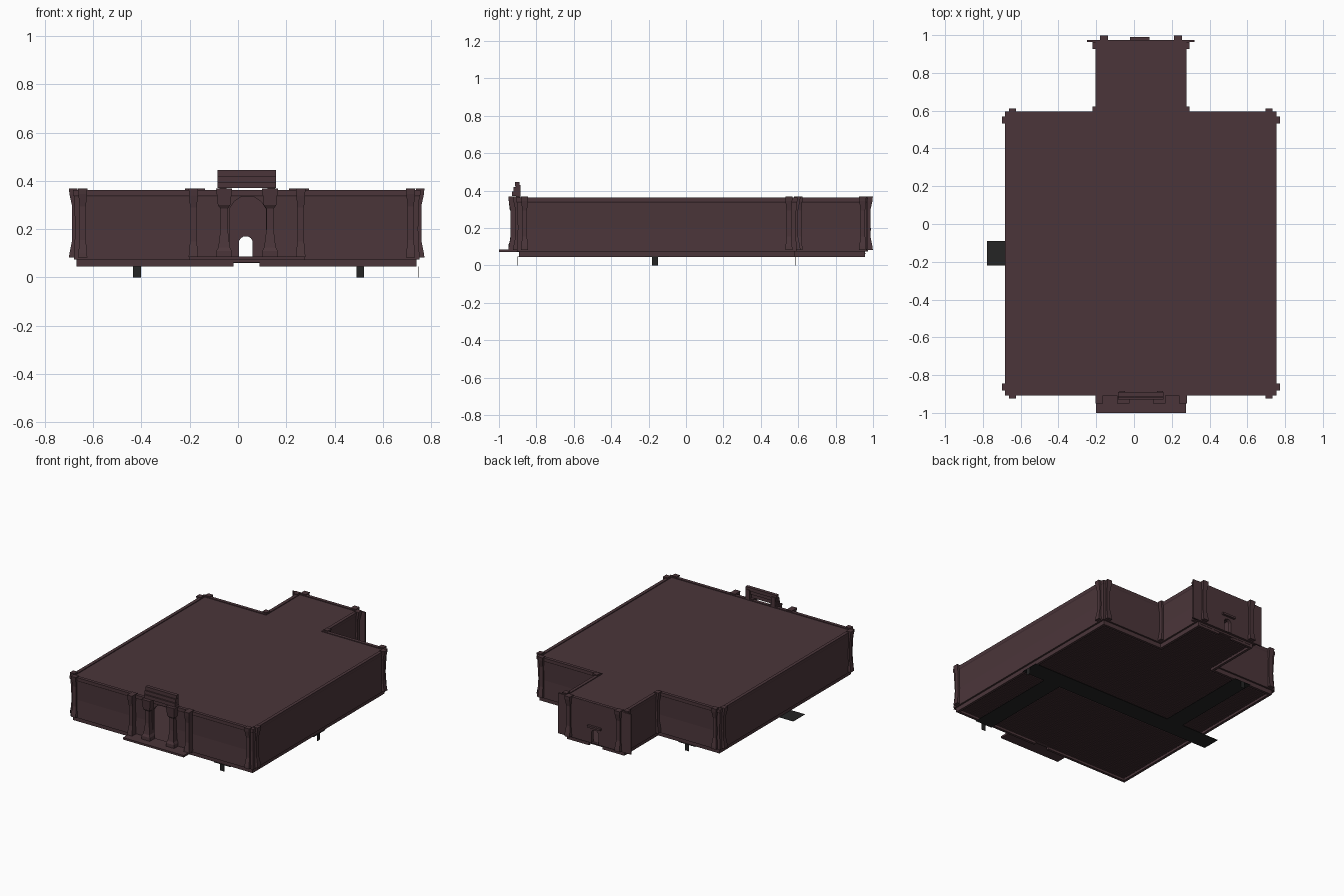
import bpy, bmesh
from mathutils import Vector

if "Cube" in bpy.data.objects:
    bpy.data.objects.remove(bpy.data.objects["Cube"])

def material(name, rgb):
    m = bpy.data.materials.new(name)
    m.diffuse_color = (*rgb, 1)
    m.use_nodes = True
    m.node_tree.nodes["Principled BSDF"].inputs["Base Color"].default_value = m.diffuse_color
    return m

BROWN = material("dark_brown_stone", (0.070, 0.036, 0.042))
BLACK = material("charcoal", (0.018, 0.018, 0.018))

def finish(name, bm, mat=BROWN):
    bmesh.ops.recalc_face_normals(bm, faces=bm.faces[:])
    me = bpy.data.meshes.new(name)
    bm.to_mesh(me)
    bm.free()
    me.materials.append(mat)
    ob = bpy.data.objects.new(name, me)
    bpy.context.collection.objects.link(ob)
    return ob

def add_box(bm, x0, x1, y0, y1, z0, z1):
    vs = bmesh.ops.create_cube(bm, size=1)["verts"]
    for v in vs:
        v.co = (x1 if v.co.x > 0 else x0, y1 if v.co.y > 0 else y0, z1 if v.co.z > 0 else z0)

def box(name, *dims, mat=BROWN):
    bm = bmesh.new()
    add_box(bm, *dims)
    return finish(name, bm, mat)

def loft(name, rings, cap=True, closed=False):
    bm = bmesh.new()
    loops = [[bm.verts.new(p) for p in r] for r in rings]
    pairs = list(zip(loops, loops[1:])) + ([(loops[-1], loops[0])] if closed else [])
    for a, b in pairs:
        for i in range(len(a)):
            j = (i + 1) % len(a)
            bm.faces.new((a[i], a[j], b[j], b[i]))
    if cap:
        bm.faces.new(loops[0])
        bm.faces.new(loops[-1])
    return finish(name, bm)

# T-shaped plan, counter-clockwise
L, R, F, B, EL, ER, EB = -0.68, 0.752, -0.905, 0.592, -0.2, 0.275, 0.97
PLAN = [(L, F), (R, F), (R, B), (ER, B), (ER, EB), (EL, EB), (EL, B), (L, B)]

def outline(d, z):
    """Plan offset outward by d at height z."""
    pts = []
    for i, p in enumerate(PLAN):
        p = Vector(p)
        a = (p - Vector(PLAN[i - 1])).normalized()
        b = (Vector(PLAN[(i + 1) % len(PLAN)]) - p).normalized()
        q = p + d * Vector((a.y + b.y, -a.x - b.x))
        pts.append((q.x, q.y, z))
    return pts

def sweep(name, profile):
    return loft(name, [outline(d, z) for d, z in profile], cap=False, closed=True)

def arch_cutter(x0, x1, z0, z1, ch, y0, y1):
    sec = [(x0, z0), (x1, z0), (x1, z1 - ch), (x1 - ch * 0.4, z1 - ch * 0.4), (x1 - ch, z1),
           (x0 + ch, z1), (x0 + ch * 0.4, z1 - ch * 0.4), (x0, z1 - ch)]
    return loft("cutter", [[(x, y, z) for x, z in sec] for y in (y0, y1)])

def cut(target, cutter):
    cutter.hide_render = True
    m = target.modifiers.new("opening", "BOOLEAN")
    m.operation, m.solver, m.object = "DIFFERENCE", "EXACT", cutter
    bpy.context.view_layer.objects.active = target
    bpy.ops.object.modifier_apply(modifier=m.name)
    bpy.data.objects.remove(cutter)

# Hollow walls with a slight inward crease and a coping
walls = sweep("walls", [(0, 0.075), (-0.006, 0.2), (-0.001, 0.335), (0.003, 0.342),
                        (0.003, 0.362), (-0.02, 0.362), (-0.02, 0.075)])
skirt = sweep("base_skirt", [(-0.012, 0.045), (-0.012, 0.08), (-0.03, 0.08), (-0.03, 0.045)])
loft("roof", [outline(-0.015, z) for z in (0.345, 0.357)])
loft("floor", [outline(-0.015, z) for z in (0.064, 0.077)])
rear_plate = box("rear_plate", -0.25, 0.32, 0.964, 0.974, 0.075, 0.36)

# Front gateway, rear doorway and gap in the skirt
cut(walls, arch_cutter(-0.035, 0.115, 0.078, 0.335, 0.05, -1.1, -0.8))
for part in (walls, rear_plate):
    cut(part, arch_cutter(0.005, 0.06, 0.078, 0.17, 0.018, 0.9, 1.1))
cut(skirt, box("cutter", -0.018, 0.088, -1.1, 1.1, 0.03, 0.063))

# Slats under the floor
bm = bmesh.new()
for i in range(92):
    y = -0.875 + i * 0.02
    wide = y < 0.55
    x0, x1 = (L + 0.03, R - 0.03) if wide else (EL + 0.03, ER - 0.03)
    add_box(bm, x0, x1, y, y + 0.015, 0.061, 0.066)
finish("floor_slats", bm)

def pilaster(name, x, y, nx, ny, levels):
    """Flared pilaster on a wall; levels are (z, half width, projection)."""
    tx, ty = -ny, nx
    rings = []
    for z, w, o in levels:
        rings.append([(x + tx * s + nx * d, y + ty * s + ny * d, z)
                      for s, d in ((-w, -0.015), (w, -0.015), (w, o), (-w, o))])
    loft(name, rings)

SMALL = [(0.082, 0.019, 0.020), (0.10, 0.018, 0.018), (0.155, 0.013, 0.007),
         (0.295, 0.013, 0.007), (0.345, 0.018, 0.018), (0.368, 0.019, 0.020)]
# Pairs of pilasters at the main corners
for x, nx in ((L, -1), (R, 1)):
    for y, ny in ((F, -1), (B, 1)):
        pilaster("corner_pilaster", x - nx * 0.037, y, 0, ny, SMALL)
        pilaster("corner_pilaster", x, y - ny * 0.042, nx, 0, SMALL)
# Rear wing pilasters, at its end and at the inner corners
REAR = [(z, w + 0.002, o + 0.009) for z, w, o in SMALL]
for x, nx in ((EL, -1), (ER, 1)):
    pilaster("wing_end_pilaster", x - nx * 0.042, EB, 0, 1, REAR)
    pilaster("wing_side_pilaster", x, 0.945, nx, 0, SMALL)
    pilaster("inner_corner_pilaster", x, B + 0.012, nx, 0, SMALL)

# Gateway columns: slender outer pair, heavy inner pair
OUTER = [(0.085, 0.020, 0.045), (0.15, 0.014, 0.033), (0.29, 0.014, 0.033),
         (0.34, 0.018, 0.042), (0.368, 0.020, 0.045)]
INNER = [(0.085, 0.032, 0.045), (0.11, 0.032, 0.045), (0.125, 0.024, 0.038),
         (0.20, 0.015, 0.028), (0.285, 0.015, 0.028), (0.30, 0.026, 0.038),
         (0.368, 0.033, 0.045)]
MID = 0.0375
for s in (-1, 1):
    pilaster("outer_gate_column", MID + s * 0.222, F, 0, -1, OUTER)
    pilaster("inner_gate_column", MID + s * 0.095, F, 0, -1, INNER)

# Porch slab and slatted board over the gateway
box("porch_slab", EL, ER, -1.0, -0.89, 0.072, 0.086)
for i, z in enumerate((0.37, 0.396, 0.421)):
    box("board_slat", -0.085, 0.157, -0.93 + i * 0.008, -0.905 + i * 0.008, z, z + 0.0245)
for s in (-1, 1):
    box("board_bracket", MID + s * 0.1 - 0.015, MID + s * 0.1 + 0.015, -0.91, -0.885, 0.355, 0.43)

# Canopy over the rear door
box("rear_canopy", -0.02, 0.082, 0.955, 0.99, 0.186, 0.2)

# Dark strips beneath, with narrow drops at their ends
Z0, Z1 = 0.0445, 0.0465
box("cross_strip", -0.777, R - 0.005, -0.22, -0.09, Z0, Z1, mat=BLACK)
box("front_strip", 0.44, 0.57, F + 0.005, -0.22, Z0, Z1, mat=BLACK)
box("rear_strip", -0.483, -0.353, -0.09, B - 0.005, Z0, Z1, mat=BLACK)
box("front_drop", 0.49, 0.522, F + 0.005, F + 0.007, 0, Z1, mat=BLACK)
box("rear_drop", -0.434, -0.402, B - 0.007, B - 0.005, 0, Z1, mat=BLACK)
box("side_drop", R - 0.007, R - 0.005, -0.181, -0.149, 0, Z1, mat=BLACK)
